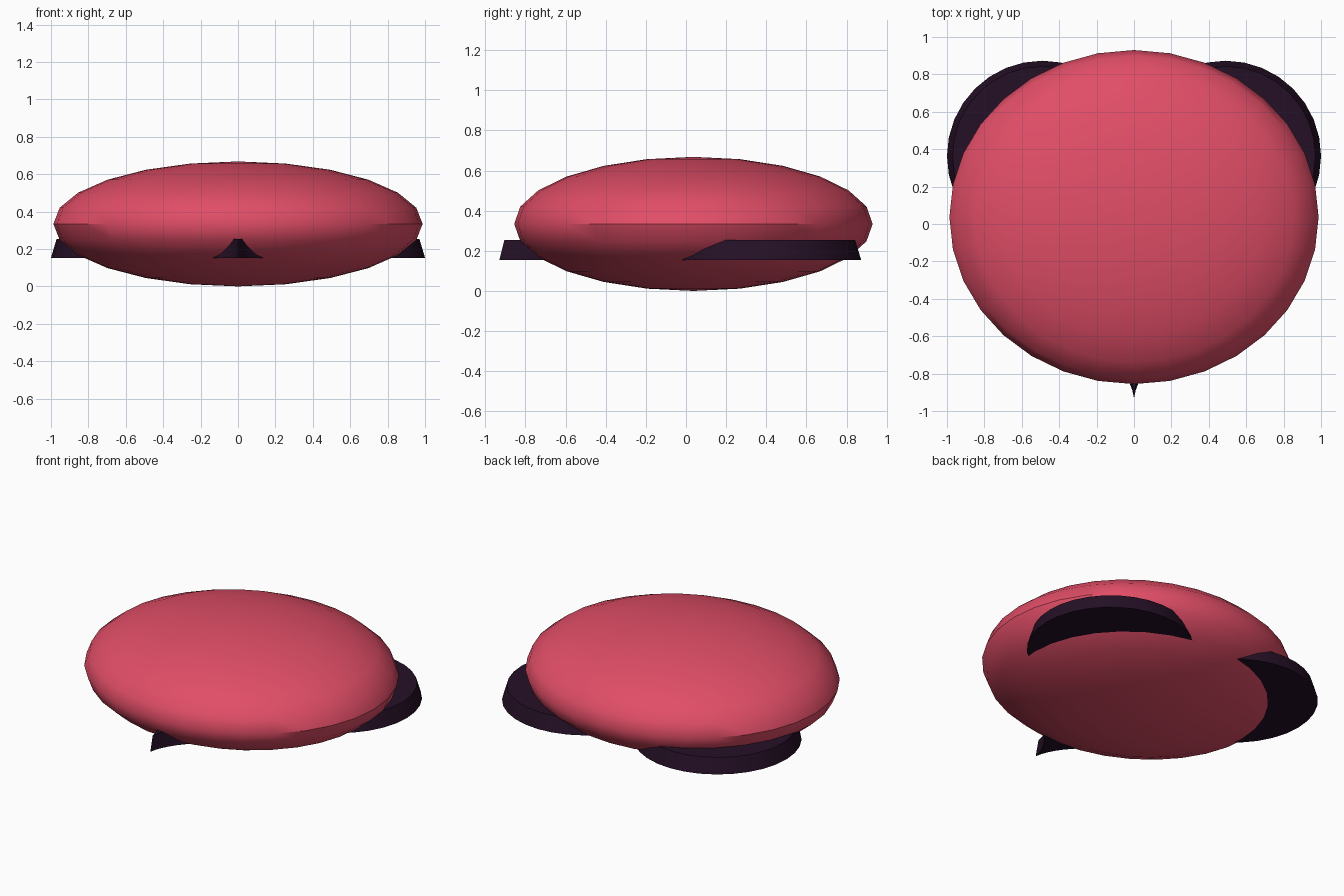
import bpy, math

if "Cube" in bpy.data.objects:
    bpy.data.objects.remove(bpy.data.objects["Cube"])


def material(name, rgb):
    m = bpy.data.materials.new(name)
    m.diffuse_color = (*rgb, 1)
    m.use_nodes = True
    m.node_tree.nodes["Principled BSDF"].inputs["Base Color"].default_value = m.diffuse_color
    return m


PINK = material("rose pink", (0.75, 0.075, 0.135))
DARK = material("dark plum", (0.018, 0.005, 0.019))


def finish(obj, name, mat, angle):
    obj.name = name
    obj.data.materials.append(mat)
    bpy.ops.object.select_all(action='DESELECT')
    obj.select_set(True)
    bpy.context.view_layer.objects.active = obj
    bpy.ops.object.transform_apply(location=True, rotation=True, scale=True)
    bpy.ops.object.shade_smooth_by_angle(angle=math.radians(angle))


# Flattened round body
bpy.ops.mesh.primitive_uv_sphere_add(segments=32, ring_count=12, radius=1,
                                     location=(0, 0.037, 0.334))
body = bpy.context.object
body.scale = (0.987, 0.893, 0.334)
finish(body, "body", PINK, 40)

# Tapered rear foot discs, half sunk into the body
for side, label in ((-1, "left"), (1, "right")):
    bpy.ops.mesh.primitive_cone_add(vertices=32, radius1=0.51, radius2=0.48, depth=0.1,
                                    location=(side * 0.49, 0.363, 0.203))
    finish(bpy.context.object, label + "_rear_foot", DARK, 30)


# Pointed front spur with concave flanks
def spur_outline(tip_y, z, n=8, length=0.34):
    steps = [length * i / n for i in range(n + 1)]
    right = [(1.8 * d * d + 0.15 * d, tip_y + d, z) for d in steps]
    return right + [(-x, y, z) for x, y, z in reversed(right[1:])]


low = spur_outline(-0.93, 0.153)
high = spur_outline(-0.905, 0.253)
count = len(low)
faces = [tuple(reversed(range(count))), tuple(range(count, 2 * count))]
faces += [(i, (i + 1) % count, count + (i + 1) % count, count + i) for i in range(count)]
mesh = bpy.data.meshes.new("front_spur")
mesh.from_pydata(low + high, [], faces)
spur = bpy.data.objects.new("front_spur", mesh)
bpy.context.collection.objects.link(spur)
finish(spur, "front_spur", DARK, 30)
